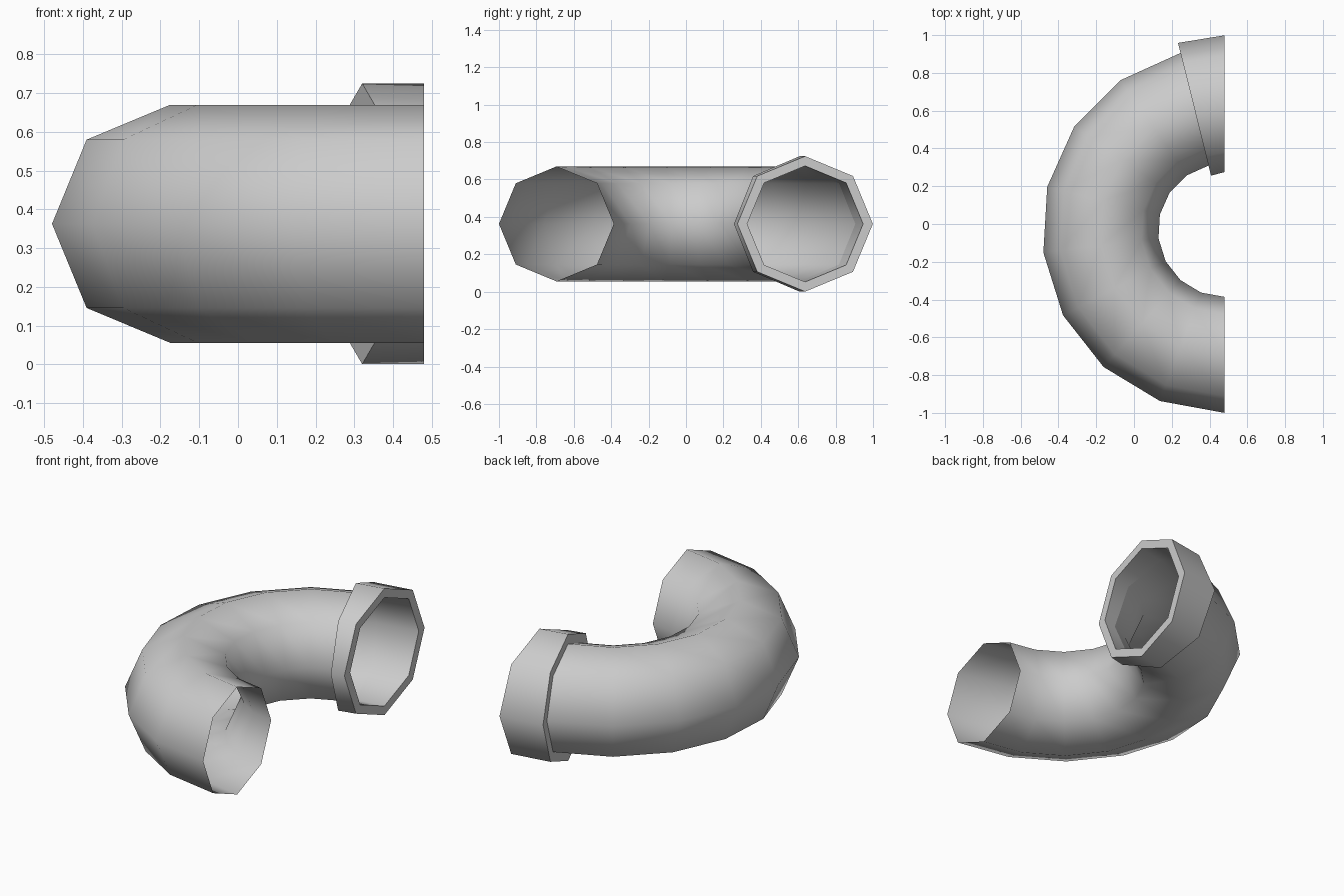
import bpy, bmesh, math
from mathutils import Vector

if "Cube" in bpy.data.objects:
    bpy.data.objects.remove(bpy.data.objects["Cube"])

SIDES = 8
CX, CY, CZ = 0.48, -0.033, 0.3625   # centre of the bend
BEND, TUBE = 0.66, 0.307            # bend radius and pipe radius
COLLAR = 0.362
STEP = math.radians(20.75)


def ring(bm, angle, radius, shift=0.0):
    """Octagonal section across the bend; angle 0 is the front mouth."""
    out = Vector((-math.sin(angle), -math.cos(angle), 0))
    mid = Vector((CX, CY + shift, CZ)) + out * BEND
    verts = []
    for i in range(SIDES):
        a = 2 * math.pi * i / SIDES
        offset = out * math.cos(a) + Vector((0, 0, math.sin(a)))
        verts.append(bm.verts.new(mid + offset * radius))
    return verts


def loft(name, specs):
    """Join a row of rings into an open smooth shell."""
    bm = bmesh.new()
    rings = [ring(bm, *s) for s in specs]
    for a, b in zip(rings, rings[1:]):
        for i in range(SIDES):
            j = (i + 1) % SIDES
            bm.faces.new((a[i], a[j], b[j], b[i]))
    bmesh.ops.recalc_face_normals(bm, faces=bm.faces)
    # the shell must face away from the pipe axis
    bm.faces.ensure_lookup_table()
    axis = sum((v.co for v in rings[0] + rings[1]), Vector()) / (2 * SIDES)
    f = bm.faces[0]
    if specs[0][1] == specs[1][1] and f.normal.dot(f.calc_center_median() - axis) < 0:
        bmesh.ops.reverse_faces(bm, faces=bm.faces)
    mesh = bpy.data.meshes.new(name)
    bm.to_mesh(mesh)
    bm.free()
    obj = bpy.data.objects.new(name, mesh)
    bpy.context.collection.objects.link(obj)
    bpy.ops.object.select_all(action='DESELECT')
    obj.select_set(True)
    bpy.context.view_layer.objects.active = obj
    bpy.ops.object.shade_smooth_by_angle(angle=math.radians(50))
    return obj


# Curved pipe, open at both mouths
START = 8 * STEP
loft("bent_pipe", [(i * STEP, TUBE) for i in range(9)])

# Socket collar: back step, outer wall, rim and bore
loft("socket_collar", [
    (START, TUBE),
    (START, COLLAR),
    (math.pi, COLLAR, 0.01),
    (math.pi, 0.335, 0.01),
    (math.pi, 0.31, 0.01),
    (START, TUBE),
])
